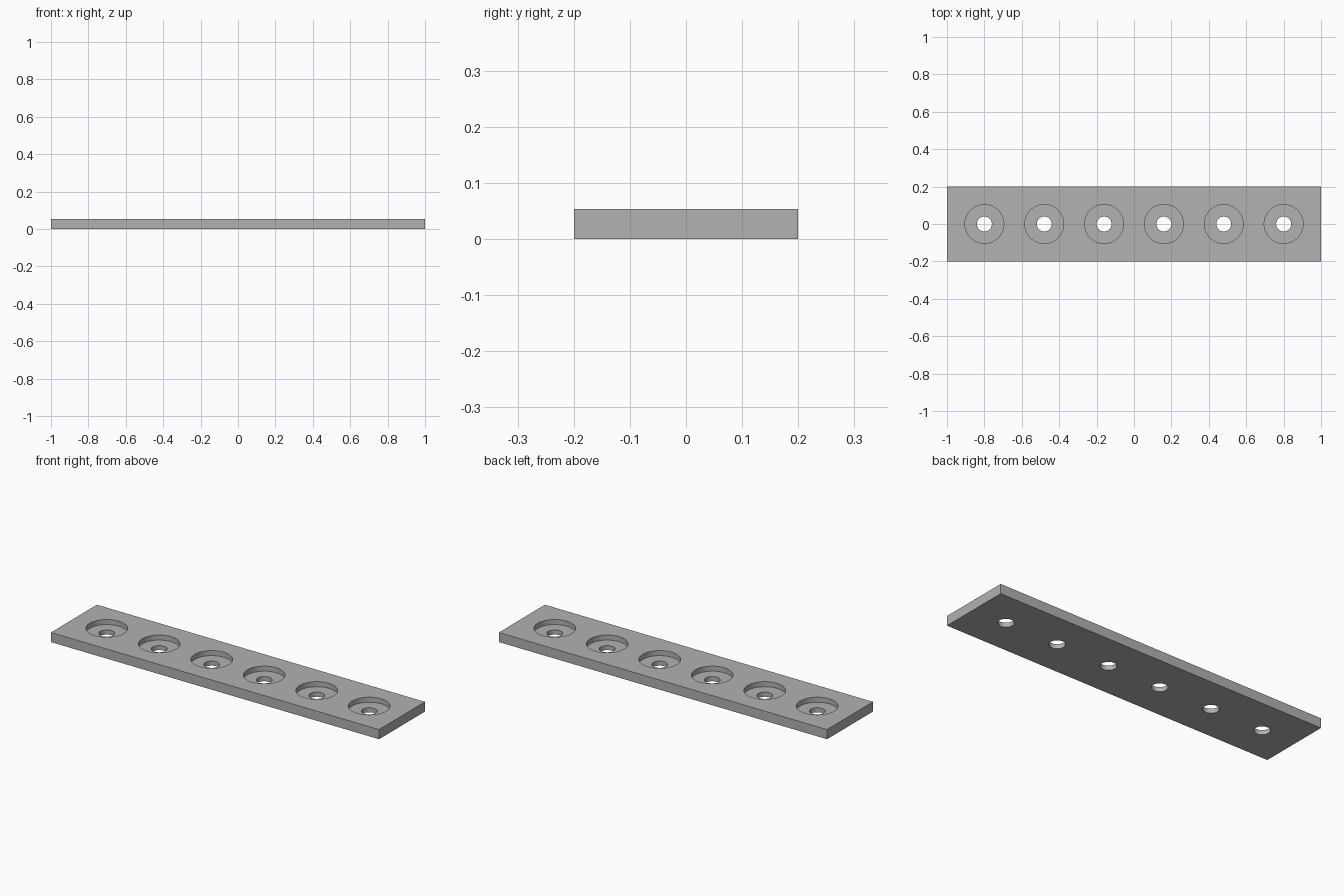
import bpy, bmesh, math

if "Cube" in bpy.data.objects:
    bpy.data.objects.remove(bpy.data.objects["Cube"])

LENGTH, WIDTH, THICK = 2.0, 0.4, 0.0533
BORE_R, HOLE_R, BORE_DEPTH = 0.104, 0.04, 0.028
SPACING, COUNT, SIDES = 0.32, 6, 64

grey = bpy.data.materials.new("grey")
grey.diffuse_color = (0.445, 0.445, 0.445, 1)
grey.use_nodes = True
grey.node_tree.nodes["Principled BSDF"].inputs["Base Color"].default_value = grey.diffuse_color


def make_object(name, bm):
    mesh = bpy.data.meshes.new(name)
    bmesh.ops.recalc_face_normals(bm, faces=bm.faces)
    bm.to_mesh(mesh)
    bm.free()
    mesh.materials.append(grey)
    obj = bpy.data.objects.new(name, mesh)
    bpy.context.collection.objects.link(obj)
    return obj


def add_stepped_plug(bm, x):
    """Closed turned solid: narrow through hole below, wide recess above."""
    floor = THICK - BORE_DEPTH
    profile = [(HOLE_R, -0.05), (HOLE_R, floor), (BORE_R, floor), (BORE_R, THICK + 0.05)]
    rings = []
    for r, z in profile:
        rings.append([bm.verts.new((x + r * math.cos(2 * math.pi * i / SIDES),
                                    r * math.sin(2 * math.pi * i / SIDES), z))
                      for i in range(SIDES)])
    for low, high in zip(rings, rings[1:]):
        for i in range(SIDES):
            j = (i + 1) % SIDES
            bm.faces.new((low[i], low[j], high[j], high[i]))
    bm.faces.new(rings[0][::-1])
    bm.faces.new(rings[-1])


# Flat bar
bm = bmesh.new()
bmesh.ops.create_cube(bm, size=1)
bmesh.ops.scale(bm, vec=(LENGTH, WIDTH, THICK), verts=bm.verts)
bmesh.ops.translate(bm, vec=(0, 0, THICK / 2), verts=bm.verts)
plate = make_object("plate", bm)

# Row of counterbored holes
bm = bmesh.new()
for n in range(COUNT):
    add_stepped_plug(bm, (n - (COUNT - 1) / 2) * SPACING)
cutter = make_object("hole_cutter", bm)
cutter.hide_render = True

cut = plate.modifiers.new("holes", 'BOOLEAN')
cut.operation = 'DIFFERENCE'
cut.solver = 'EXACT'
cut.object = cutter

# Apply the cut, then smooth the round walls
bpy.context.view_layer.objects.active = plate
plate.select_set(True)
bpy.ops.object.modifier_apply(modifier=cut.name)
bpy.data.objects.remove(cutter)
bpy.ops.object.shade_smooth_by_angle(angle=math.radians(30))
